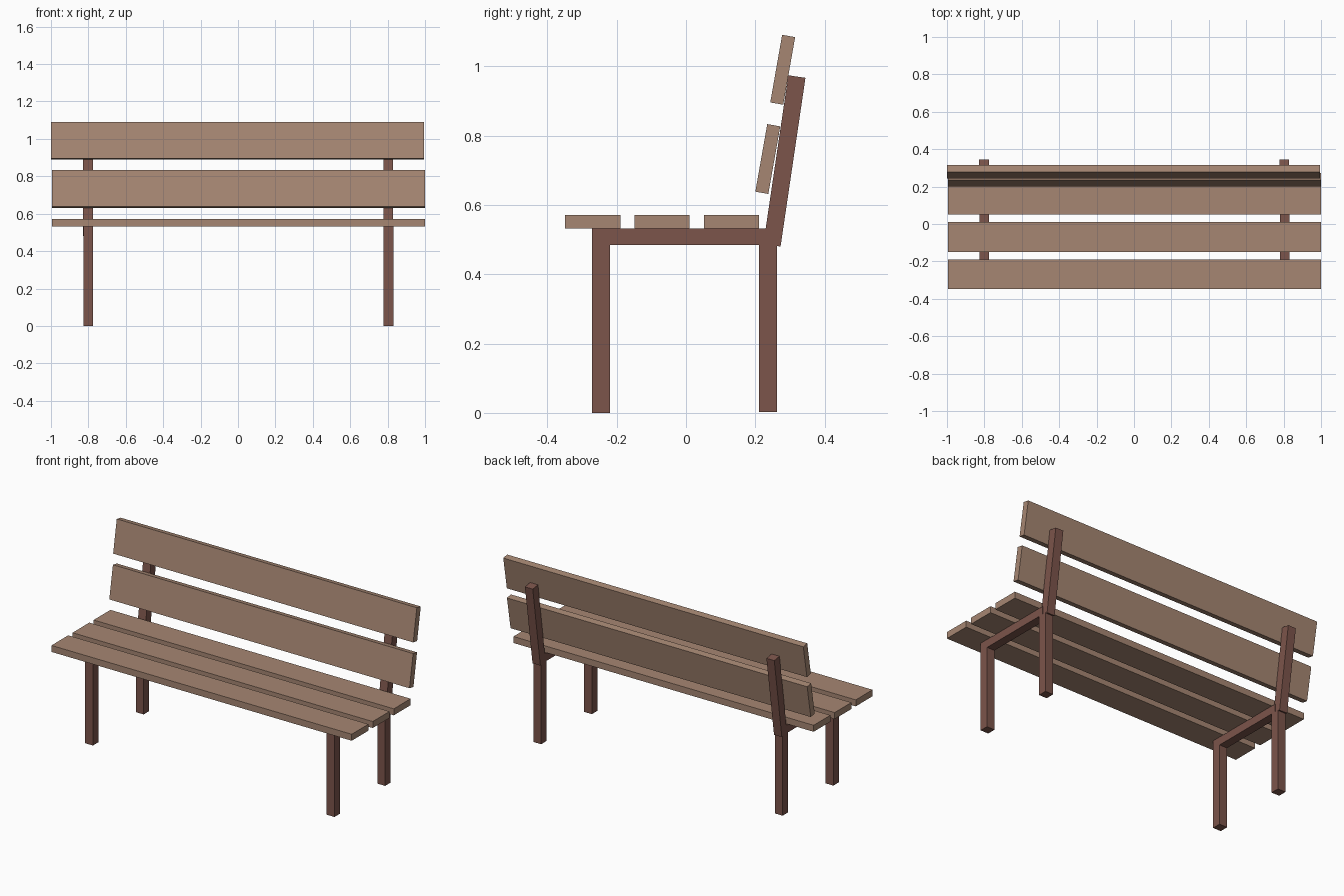
import bpy
from math import radians

if "Cube" in bpy.data.objects:
    bpy.data.objects.remove(bpy.data.objects["Cube"])


def material(name, color):
    m = bpy.data.materials.new(name)
    m.diffuse_color = color
    m.use_nodes = True
    m.node_tree.nodes["Principled BSDF"].inputs["Base Color"].default_value = m.diffuse_color
    return m


wood = material("slat_wood", (0.38, 0.24, 0.17, 1))
frame = material("frame_brown", (0.20, 0.09, 0.07, 1))


def box(name, center, size, mat, tilt=0.0):
    """Box with given centre and size, leaning backwards by tilt degrees."""
    bpy.ops.mesh.primitive_cube_add(size=1, location=center,
                                    rotation=(radians(-tilt), 0, 0))
    ob = bpy.context.object
    ob.name = name
    ob.scale = size
    ob.data.materials.append(mat)
    return ob


# Seat slats
for i, y in enumerate((-0.269, -0.069, 0.131)):
    box(f"seat_slat_{i + 1}", (0.002, y, 0.552), (1.995, 0.159, 0.039), wood)

# Tilted backrest slats
box("lower_back_slat", (0.002, 0.236, 0.7325), (1.995, 0.038, 0.198), wood, 10)
box("upper_back_slat", (-0.003, 0.279, 0.990), (1.994, 0.038, 0.198), wood, 10)

# Side frames: legs, seat rail and leaning back post
for side, x in (("left", -0.800), ("right", 0.805)):
    box(f"{side}_front_leg", (x, -0.245, 0.266), (0.052, 0.052, 0.532), frame)
    box(f"{side}_rear_leg", (x, 0.236, 0.2445), (0.052, 0.052, 0.483), frame)
    box(f"{side}_seat_rail", (x, 0.010, 0.508), (0.051, 0.458, 0.048), frame)
    box(f"{side}_back_post", (x - 0.002, 0.284, 0.727),
        (0.052, 0.050, 0.492), frame, 8.4)
